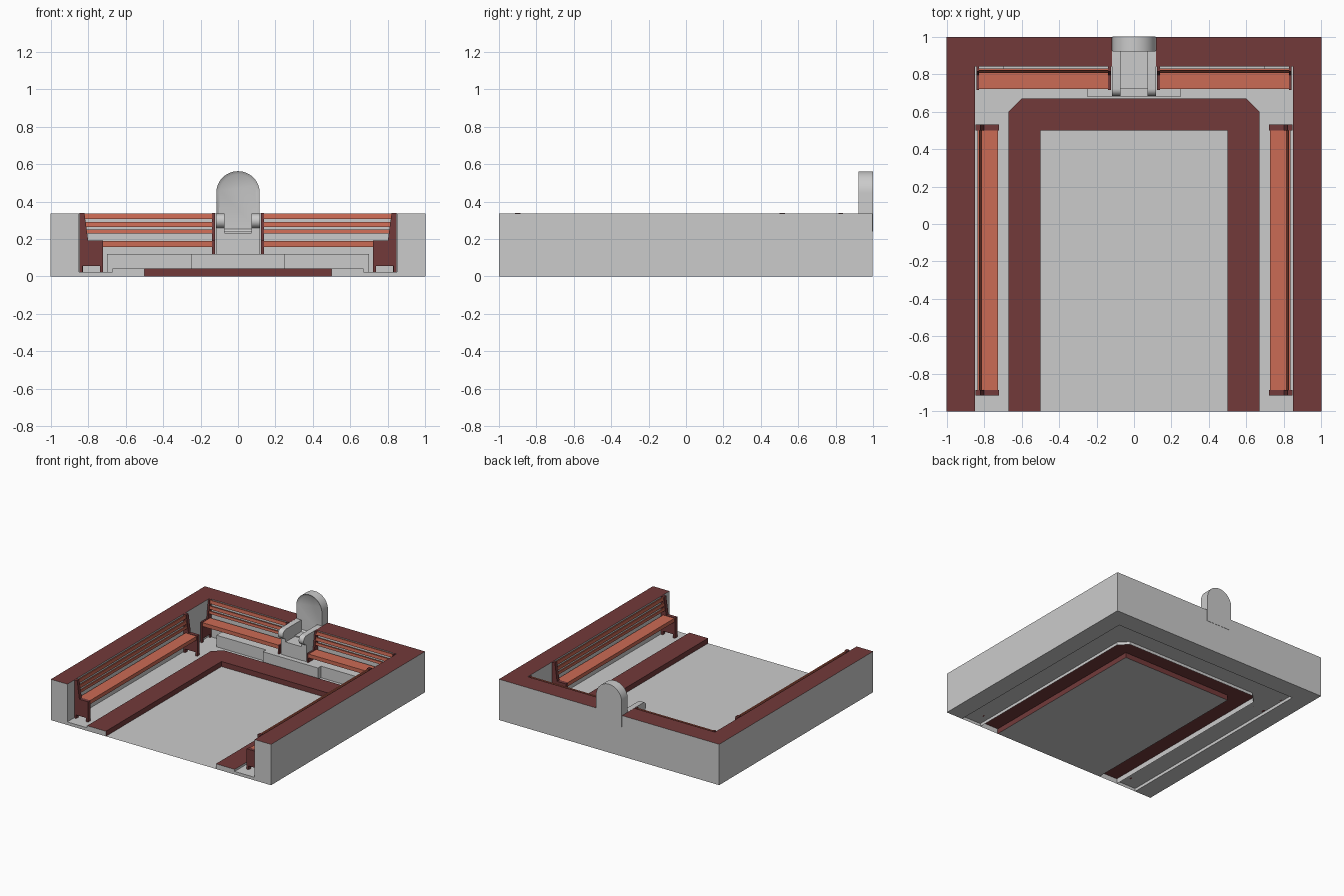
import bpy, bmesh, math

if "Cube" in bpy.data.objects:
    bpy.data.objects.remove(bpy.data.objects["Cube"])


def material(name, rgb):
    m = bpy.data.materials.new(name)
    m.diffuse_color = (*rgb, 1)
    m.use_nodes = True
    m.node_tree.nodes["Principled BSDF"].inputs["Base Color"].default_value = m.diffuse_color
    return m


GREY = material("plain_grey", (0.8, 0.8, 0.8))
DARK = material("dark_red", (0.17, 0.042, 0.042))
WOOD = material("red_wood", (0.60, 0.145, 0.09))

PLACE = {
    "x": lambda u, v, t: (t, u, v),   # profile in y, z
    "y": lambda u, v, t: (u, t, v),   # profile in x, z
    "z": lambda u, v, t: (u, v, t),   # profile in x, y
}


def prism(name, pts, axis, a, b, mat=None, mirror=False, skip=None, paint=None, edit=None):
    """Extrude a profile along an axis; skip drops faces, paint picks dark faces."""
    bm = bmesh.new()
    put = PLACE[axis]
    lo = [bm.verts.new(put(u, v, a)) for u, v in pts]
    hi = [bm.verts.new(put(u, v, b)) for u, v in pts]
    bm.faces.new(lo)
    bm.faces.new(hi)
    n = len(pts)
    for i in range(n):
        j = (i + 1) % n
        bm.faces.new((lo[i], lo[j], hi[j], hi[i]))
    bmesh.ops.recalc_face_normals(bm, faces=bm.faces)
    bm.normal_update()
    if paint:
        for f in bm.faces:
            f.material_index = int(paint(f.normal, f.calc_center_median()))
    if edit:
        edit(bm)
    if skip:
        gone = [f for f in bm.faces if skip(f.normal, f.calc_center_median())]
        bmesh.ops.delete(bm, geom=gone, context="FACES")
    me = bpy.data.meshes.new(name)
    bm.to_mesh(me)
    bm.free()
    if paint:
        me.materials.append(GREY)
        me.materials.append(DARK)
    elif mat:
        me.materials.append(mat)
    ob = bpy.data.objects.new(name, me)
    bpy.context.collection.objects.link(ob)
    if mirror:
        ob.modifiers.new("mirror", "MIRROR")
    return ob


def rect(u0, u1, v0, v1):
    return [(u0, v0), (u1, v0), (u1, v1), (u0, v1)]


def smooth(ob):
    bpy.ops.object.select_all(action="DESELECT")
    ob.select_set(True)
    bpy.context.view_layer.objects.active = ob
    bpy.ops.object.shade_smooth_by_angle(angle=math.radians(35))


WALL_X, WALL_Y, WALL_TOP, FLOOR, GAP = 0.85, 0.84, 0.335, 0.025, 0.118

# Outer walls with red caps, split by the gap for the throne back
prism("wall", [(GAP, 0.998), (GAP, WALL_Y), (WALL_X, WALL_Y), (WALL_X, -1), (1, -1), (1, 0.998)],
      "z", 0, WALL_TOP, mirror=True, paint=lambda n, c: n.z > 0.9)
prism("wall_below_throne_back", rect(-GAP, GAP, WALL_Y, 0.998), "z", 0, 0.24,
      skip=lambda n, c: abs(n.x) > 0.9)

# Centre floor sheet
prism("centre_floor", rect(-0.5, 0.5, -1, 0.5), "z", 0, 0.003,
      skip=lambda n, c: n.z > -0.9)

# Raised red border, open underneath
prism("floor_border",
      [(0.5, -1), (0.67, -1), (0.67, 0.6), (0.6, 0.67), (0, 0.67), (0, 0.5), (0.5, 0.5)],
      "z", 0, 0.042, mirror=True,
      skip=lambda n, c: n.z < -0.9 or (n.x < -0.9 and c.x < 0.01),
      paint=lambda n, c: n.z > 0.9 or n.x < -0.9 or (n.y < -0.9 and c.y > 0))

# Walkway between border and walls, open underneath
prism("walkway",
      [(0.67, -1), (WALL_X, -1), (WALL_X, WALL_Y), (0, WALL_Y), (0, 0.67), (0.6, 0.67), (0.67, 0.6)],
      "z", 0, FLOOR, mirror=True,
      skip=lambda n, c: not (n.z > 0.9 or (n.y < -0.9 and c.y < -0.9)))

# Stepped platform under the back benches and throne
prism("platform", [(0, 0.68), (0.25, 0.68), (0.25, 0.72), (0.70, 0.72), (0.70, WALL_Y), (0, WALL_Y)],
      "z", FLOOR, 0.12, mirror=True,
      skip=lambda n, c: n.z < -0.9 or n.x < -0.9)

# Benches: profiles use distance from the wall and height
BENCH_END = [(0, 0.338), (0.025, 0.338), (0.045, 0.192), (0.125, 0.192), (0.125, FLOOR),
             (0.107, FLOOR), (0.107, 0.055), (0.015, 0.055), (0.015, FLOOR), (0, FLOOR)]
SLATS = [(0.308, 0.335), (0.265, 0.29), (0.23, 0.25)]


def slat_profile(z0, z1):
    d0, d1 = (0.01 + (0.338 - z) * 0.137 for z in (z0, z1))
    return [(d0, z0), (d0 + 0.01, z0), (d1 + 0.01, z1), (d1, z1)]


def bench(label, axis, wall, start, end, thick):
    def part(name, pts, a, b, mat):
        prism(label + name, [(wall - d, z) for d, z in pts], axis, a, b, mat, mirror=True)
    part("_end_a", BENCH_END, start, start + thick, DARK)
    part("_end_b", BENCH_END, end - thick, end, DARK)
    a, b = start + thick, end - thick
    part("_seat", rect(0.018, 0.12, 0.158, 0.189), a, b, WOOD)
    for i, (z0, z1) in enumerate(SLATS):
        part(f"_back_slat_{i + 1}", slat_profile(z0, z1), a, b, WOOD)


bench("side_bench", "y", 0.845, -0.915, 0.53, 0.03)
bench("back_bench", "x", WALL_Y, 0.124, 0.842, 0.014)

# Throne back: arched slab with a recessed front panel
R, CZ = 0.116, 0.446
arch = [(-R, 0.24)] + [(-R * math.cos(math.pi * i / 24), CZ + R * math.sin(math.pi * i / 24))
                       for i in range(25)] + [(R, 0.24)]


def recess(bm):
    front = [f for f in bm.faces if f.normal.y < -0.9]
    bmesh.ops.inset_individual(bm, faces=front, thickness=0.018, depth=-0.012)


smooth(prism("throne_back", arch, "y", 0.922, 1.0, edit=recess))

# Throne seat
prism("throne_seat", rect(0.72, WALL_Y, 0.12, 0.232), "x", -0.072, 0.072)

# Throne arms with a rounded front on a post
curl = [(0.722 + 0.038 * math.cos(math.radians(t)), 0.297 + 0.038 * math.sin(math.radians(t)))
        for t in range(90, 271, 15)]
arm = [(0.925, 0.335)] + curl + [(0.722, 0.12), (WALL_Y, 0.12), (WALL_Y, 0.24), (0.925, 0.24)]
smooth(prism("throne_arm", arm, "x", 0.072, 0.117, mirror=True))
